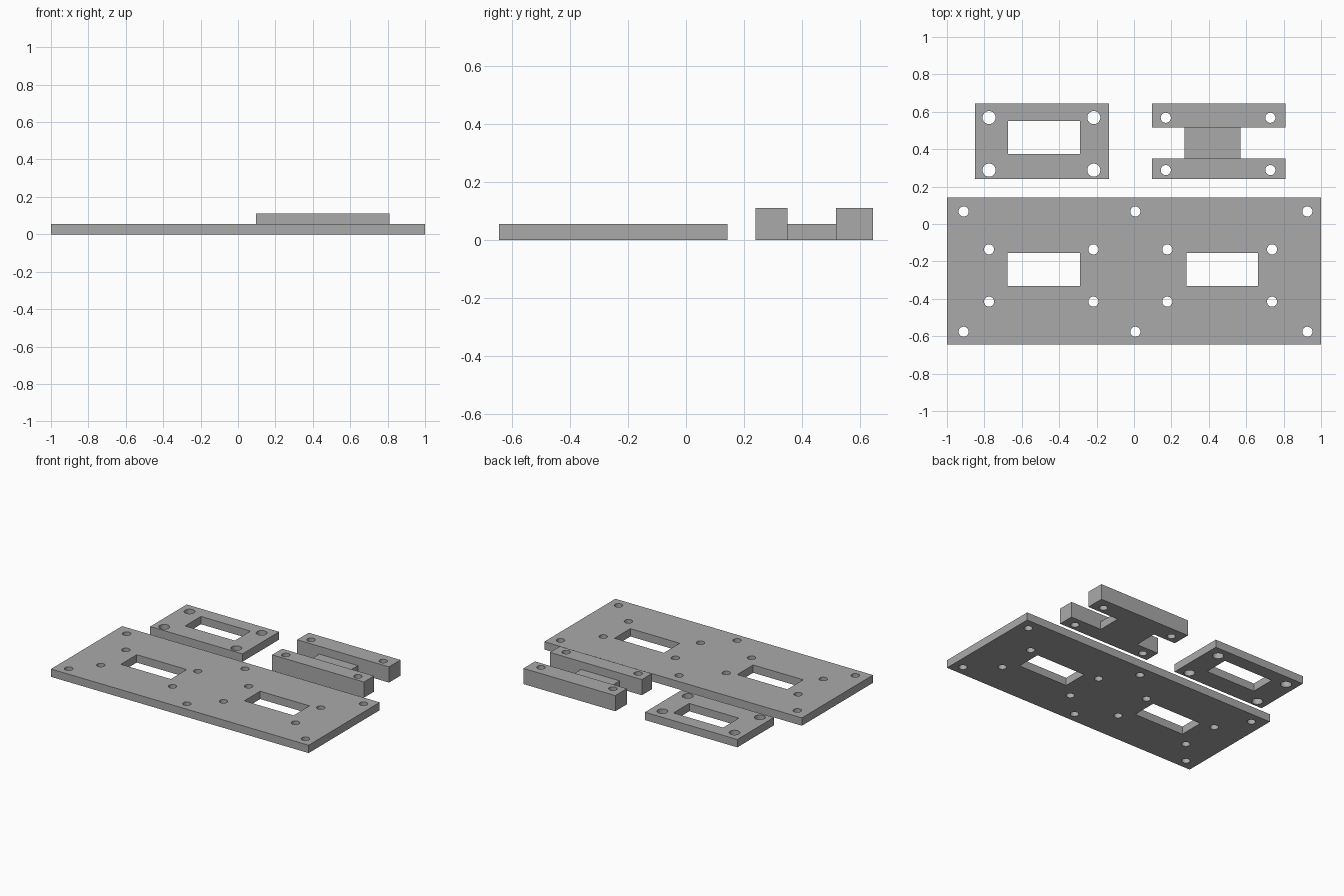
import bpy, bmesh
from math import radians
from mathutils import Matrix, Vector

default = bpy.data.objects.get("Cube")
if default:
    bpy.data.objects.remove(default, do_unlink=True)

grey = bpy.data.materials.new("mid_grey")
grey.use_nodes = True
colour = (0.4, 0.4, 0.4, 1)
grey.diffuse_color = colour
grey.node_tree.nodes["Principled BSDF"].inputs["Base Color"].default_value = colour

T = 0.055          # sheet thickness
BACK, FRONT = 0.645, 0.24   # depth range shared by the two small parts


def add_prism(bm, points, offset):
    """Extrude a closed planar outline along offset."""
    face = bm.faces.new([bm.verts.new(p) for p in points])
    grown = bmesh.ops.extrude_face_region(bm, geom=[face])["geom"]
    verts = [v for v in grown if isinstance(v, bmesh.types.BMVert)]
    bmesh.ops.translate(bm, verts=verts, vec=offset)
    # the source face stays as the near cap
    if not face.is_valid:
        bm.faces.new([v for v in bm.verts][:len(points)])


def add_box(bm, x0, x1, y0, y1, z0, z1):
    size = Vector((x1 - x0, y1 - y0, z1 - z0))
    centre = Vector((x0 + x1, y0 + y1, z0 + z1)) / 2
    bmesh.ops.create_cube(bm, size=1, matrix=Matrix.Translation(centre) @ Matrix.Diagonal(size).to_4x4())


def add_holes(bm, xs, ys, radius):
    """Grid of round drill bits."""
    for x in xs:
        for y in ys:
            bmesh.ops.create_cone(bm, cap_ends=True, segments=32, radius1=radius, radius2=radius,
                                  depth=1, matrix=Matrix.Translation((x, y, 0)))


def to_object(bm, name):
    bmesh.ops.recalc_face_normals(bm, faces=bm.faces)
    mesh = bpy.data.meshes.new(name)
    bm.to_mesh(mesh)
    bm.free()
    obj = bpy.data.objects.new(name, mesh)
    bpy.context.collection.objects.link(obj)
    return obj


def finish(body, cutters, name):
    """Cut the openings out of the body, bake the result and shade it."""
    obj = to_object(body, name)
    cutter = to_object(cutters, name + "_cutter")
    cutter.hide_render = True
    mod = obj.modifiers.new("openings", "BOOLEAN")
    mod.operation, mod.solver, mod.object = "DIFFERENCE", "EXACT", cutter
    graph = bpy.context.evaluated_depsgraph_get()
    mesh = bpy.data.meshes.new_from_object(obj.evaluated_get(graph))
    obj.modifiers.clear()
    obj.data = mesh
    bpy.data.objects.remove(cutter, do_unlink=True)
    mesh.materials.clear()
    mesh.materials.append(grey)
    bpy.ops.object.select_all(action="DESELECT")
    obj.select_set(True)
    bpy.context.view_layer.objects.active = obj
    bpy.ops.object.shade_smooth_by_angle(angle=radians(30))


# Base plate: two windows, each ringed by four holes, plus edge holes
body, cut = bmesh.new(), bmesh.new()
add_box(body, -1, 1, -0.645, 0.143, 0, T)
for x0, x1 in ((-0.677, -0.289), (0.281, 0.664)):
    add_box(cut, x0, x1, -0.332, -0.156, -1, 1)
add_holes(cut, (-0.911, 0.007, 0.927), (0.067, -0.576), 0.027)
add_holes(cut, (-0.775, -0.217, 0.178, 0.738), (-0.136, -0.415), 0.027)
finish(body, cut, "base_plate")

# Cover frame: one window and larger corner holes
body, cut = bmesh.new(), bmesh.new()
add_box(body, -0.85, -0.133, FRONT, BACK, 0, T)
add_box(cut, -0.673, -0.288, 0.375, 0.55, -1, 1)
add_holes(cut, (-0.775, -0.215), (0.569, 0.288), 0.035)
finish(body, cut, "cover_frame")

# Bracket: U-shaped section with the web notched at both ends
body, cut = bmesh.new(), bmesh.new()
LEFT, RIGHT, IN0, IN1 = 0.81, 0.097, 0.351, 0.517
profile = [(FRONT, 0), (BACK, 0), (BACK, 2 * T), (IN1, 2 * T),
           (IN1, T), (IN0, T), (IN0, 2 * T), (FRONT, 2 * T)]
add_prism(body, [(RIGHT, y, z) for y, z in profile], (LEFT - RIGHT, 0, 0))
add_box(cut, 0, 0.269, IN0, IN1, -1, 1)
add_box(cut, 0.569, 1, IN0, IN1, -1, 1)
add_holes(cut, (0.17, 0.729), (0.568, 0.288), 0.027)
finish(body, cut, "slide_bracket")
